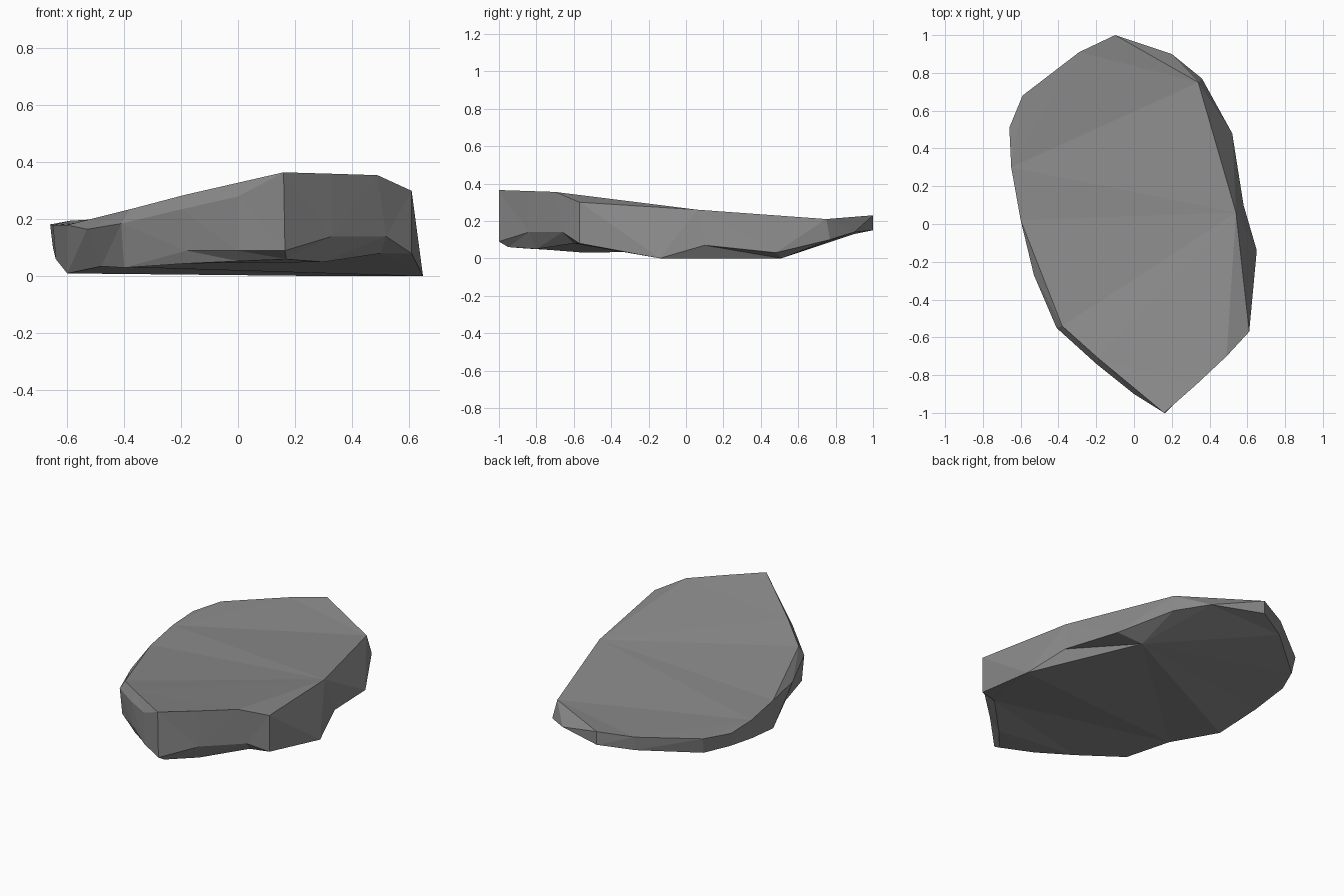
import bpy, bmesh

if "Cube" in bpy.data.objects:
    bpy.data.objects.remove(bpy.data.objects["Cube"])

# Top edge of the slab, anticlockwise from the front tip; last value = stations sharing the point
TOP = [((.16, -1, .365), 1), ((.33, -.85, .36), 1), ((.49, -.70, .355), 1), ((.61, -.57, .30), 1),
       ((.54, .06, .26), 2), ((.34, .75, .21), 3), ((-.10, 1, .23), 1), ((-.29, .91, .213), 1),
       ((-.59, .68, .195), 1), ((-.66, .51, .182), 1), ((-.65, .30, .18), 1), ((-.60, .02, .18), 2),
       ((-.38, -.54, .235), 1), ((-.19, -.71, .285), 1), ((.16, -1, .365), 1)]
top = [p for p, n in TOP for _ in range(n)]

# Chipped edge on the front left: the rest follows the top edge
mid = list(top)
mid[15:19] = [(-.53, -.27, .165), (-.41, -.55, .185), (-.20, -.74, .235), (0, -.90, .28)]

# Lower rim of the side walls
rim = [(.165, -1, .09), (.33, -.84, .14), (.52, -.66, .14), (.61, -.57, .08), (.65, -.14, 0),
       (.58, .10, .07), (.52, .48, .03), (.36, .77, .10), (.20, .90, .14), (-.10, 1, .15),
       (-.29, .90, .13), (-.58, .66, .10), (-.65, .50, .10), (-.64, .28, .06), (-.60, .02, .01),
       (-.48, -.27, .035), (-.40, -.54, .03), (-.18, -.75, .09), (0, -.90, .09)]

# Undercuts: where the underside is set in from the rim
base = list(rim)
base[0:3] = [(.17, -.95, .06), (.30, -.80, .05), (.50, -.60, .08)]
base[5:7] = [(.37, .51, 0)] * 2
base[17:19] = [(-.18, -.73, .045), (0, -.86, .053)]

bm = bmesh.new()
cache = {}


def vert(p):
    if p not in cache:
        cache[p] = bm.verts.new(p)
    return cache[p]


def face(points):
    vs = list(dict.fromkeys(vert(p) for p in points))
    if len(vs) > 2 and bm.faces.get(vs) is None:
        bm.faces.new(vs)


def bridge(upper, lower):
    n = len(upper)
    for i in range(n):
        j = (i + 1) % n
        face([lower[i], lower[j], upper[j], upper[i]])


# Caps and walls
face(top)
face(base[::-1])
for a, b in ((top, mid), (mid, rim), (rim, base)):
    bridge(a, b)
bmesh.ops.triangulate(bm, faces=bm.faces[:], quad_method='BEAUTY', ngon_method='BEAUTY')
bmesh.ops.recalc_face_normals(bm, faces=bm.faces[:])

mesh = bpy.data.meshes.new("rock_slab")
bm.to_mesh(mesh)
bm.free()
rock = bpy.data.objects.new("rock_slab", mesh)
bpy.context.collection.objects.link(rock)

# Stone colour
stone = bpy.data.materials.new("grey_stone")
stone.diffuse_color = (.26, .26, .26, 1)
stone.use_nodes = True
stone.node_tree.nodes["Principled BSDF"].inputs["Base Color"].default_value = stone.diffuse_color
mesh.materials.append(stone)
